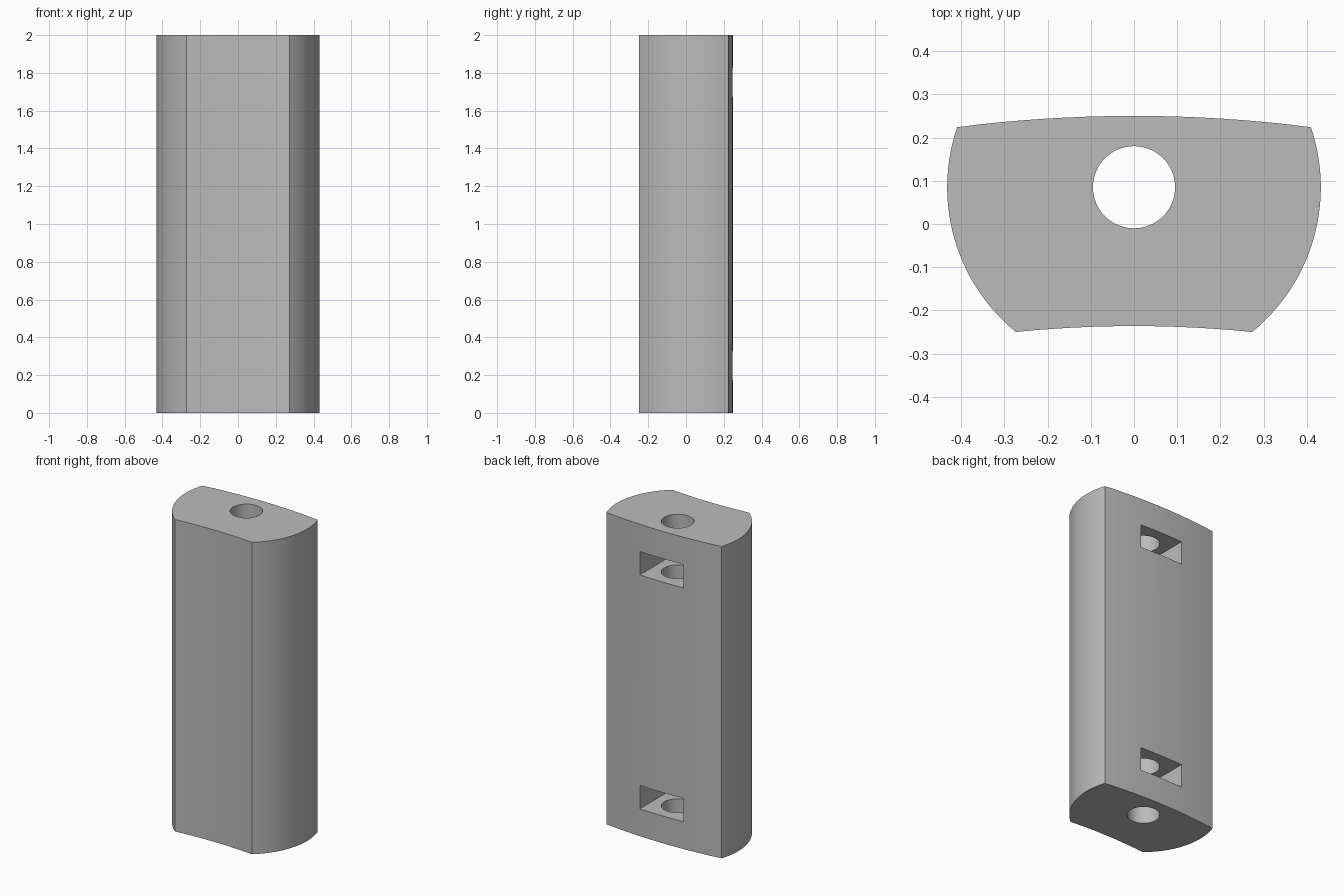
import bpy, bmesh
from math import sin, cos, asin, atan2, hypot, sqrt, radians
from mathutils import Matrix

if "Cube" in bpy.data.objects:
    bpy.data.objects.remove(bpy.data.objects["Cube"], do_unlink=True)

HEIGHT = 2.0
BORE_Y, BORE_R = 0.085, 0.095
SIDE_R = 0.432            # side arcs share the bore's centre
ARC_Y = -3.0              # common centre of the back and front arcs
BACK_R, FRONT_R = 3.25, 2.764
BACK_X, FRONT_X = 0.41, 0.273

grey = bpy.data.materials.new("plain grey")
grey.use_nodes = True
colour = (0.5, 0.5, 0.5, 1)
grey.diffuse_color = colour
grey.node_tree.nodes["Principled BSDF"].inputs["Base Color"].default_value = colour


def arc(cy, r, a0, a1, n):
    """Points on a circle about (0, cy), angles measured from +x."""
    return [(r * cos(a0 + (a1 - a0) * i / n), cy + r * sin(a0 + (a1 - a0) * i / n))
            for i in range(n + 1)]


def make_object(name, bm):
    bmesh.ops.recalc_face_normals(bm, faces=bm.faces)
    mesh = bpy.data.meshes.new(name)
    bm.to_mesh(mesh)
    bm.free()
    mesh.materials.append(grey)
    ob = bpy.data.objects.new(name, mesh)
    bpy.context.collection.objects.link(ob)
    return ob


def extrude_profile(name, points, z0, z1):
    bm = bmesh.new()
    base = bm.faces.new([bm.verts.new((x, y, z0)) for x, y in points])
    top = bmesh.ops.extrude_face_region(bm, geom=[base])["geom"]
    verts = [v for v in top if isinstance(v, bmesh.types.BMVert)]
    bmesh.ops.translate(bm, verts=verts, vec=(0, 0, z1 - z0))
    return make_object(name, bm)


# Curved block outline: right side, back, left side, front
def corner_angle(x, r):
    y = ARC_Y + sqrt(r * r - x * x)
    return atan2(y - BORE_Y, x)


right = arc(BORE_Y, SIDE_R, corner_angle(FRONT_X, FRONT_R), corner_angle(BACK_X, BACK_R), 28)
quarter = radians(90)
back_a, front_a = asin(BACK_X / BACK_R), asin(FRONT_X / FRONT_R)
back = arc(ARC_Y, BACK_R, quarter - back_a, quarter + back_a, 16)
left = [(-x, y) for x, y in reversed(right)]
front = arc(ARC_Y, FRONT_R, quarter + front_a, quarter - front_a, 12)
body = extrude_profile("curved_block", right + back[1:-1] + left + front[1:-1], 0, HEIGHT)

# Vertical bore through the full height
cutters = [extrude_profile("bore_cutter", arc(BORE_Y, BORE_R, 0, radians(360), 64)[:-1],
                           -0.1, HEIGHT + 0.1)]

# Rectangular pockets in the back, crossing the bore
for z in (0.25, 1.75):
    bm = bmesh.new()
    bmesh.ops.create_cube(bm, size=1, matrix=Matrix.Translation((0, 0.165, z))
                          @ Matrix.Diagonal((0.31, 0.47, 0.15, 1)))
    cutters.append(make_object("pocket_cutter", bm))

bpy.context.view_layer.objects.active = body
for cutter in cutters:
    mod = body.modifiers.new("cut", 'BOOLEAN')
    mod.operation, mod.solver, mod.object = 'DIFFERENCE', 'EXACT', cutter
    bpy.ops.object.modifier_apply(modifier=mod.name)
    bpy.data.objects.remove(cutter, do_unlink=True)

# Smooth curved walls with crisp corners
bpy.ops.object.select_all(action='DESELECT')
body.select_set(True)
bpy.ops.object.shade_smooth_by_angle(angle=radians(25))
